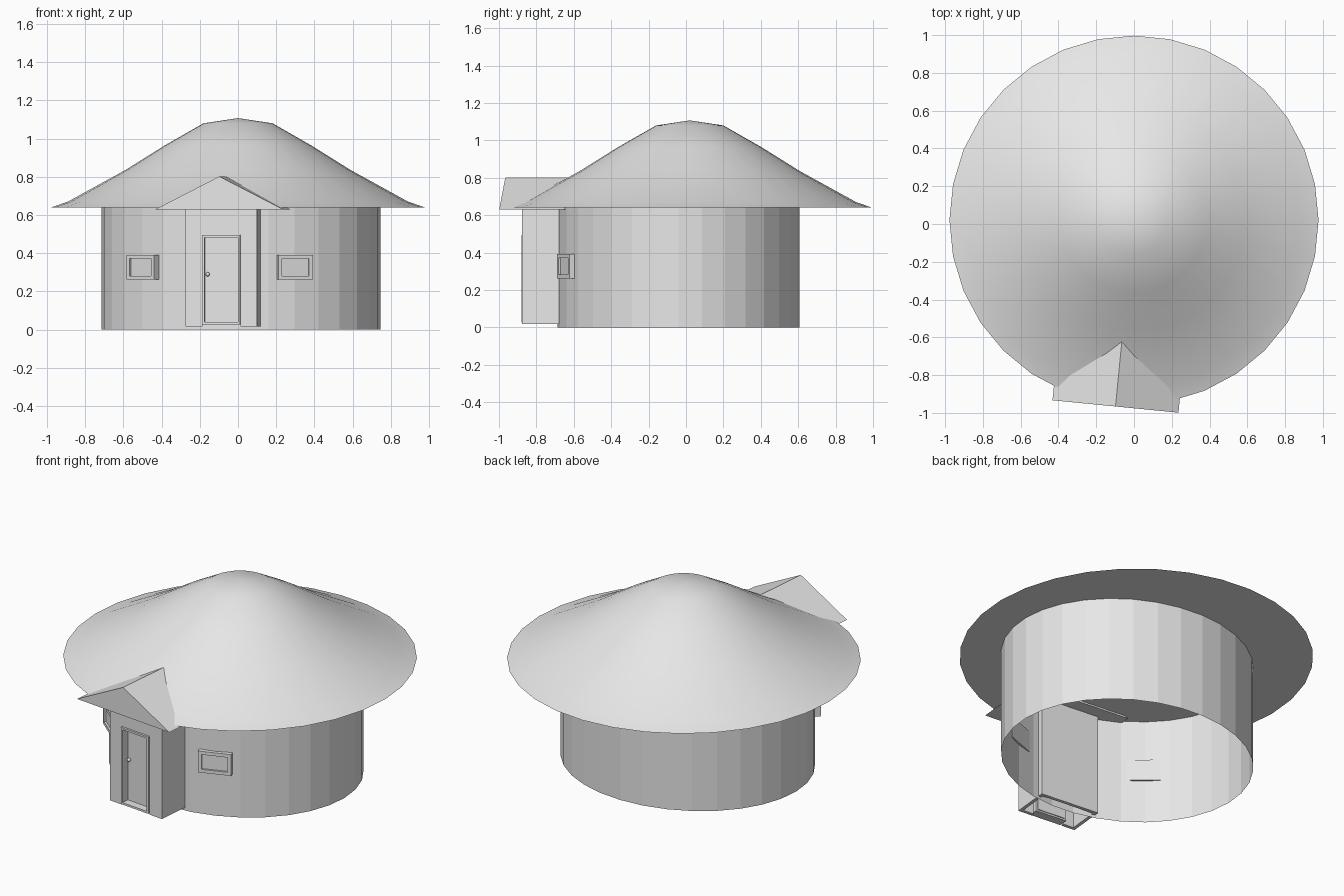
import bpy, bmesh
from math import sin, cos, pi, radians, atan2, sqrt
from mathutils import Matrix, Vector

if "Cube" in bpy.data.objects:
    bpy.data.objects.remove(bpy.data.objects["Cube"], do_unlink=True)

grey = bpy.data.materials.new("plain grey")
grey.use_nodes = True
COLOUR = (0.8, 0.8, 0.8, 1)
grey.diffuse_color = COLOUR
grey.node_tree.nodes["Principled BSDF"].inputs["Base Color"].default_value = COLOUR


def finish(name, bm, matrix=None):
    bmesh.ops.recalc_face_normals(bm, faces=bm.faces)
    mesh = bpy.data.meshes.new(name)
    bm.to_mesh(mesh)
    bm.free()
    mesh.materials.append(grey)
    obj = bpy.data.objects.new(name, mesh)
    bpy.context.collection.objects.link(obj)
    if matrix:
        obj.matrix_world = matrix
    return obj


def add_box(bm, x0, x1, y0, y1, z0, z1):
    centre = Vector((x0 + x1, y0 + y1, z0 + z1)) / 2
    size = Matrix.Diagonal((x1 - x0, y1 - y0, z1 - z0, 1))
    bmesh.ops.create_cube(bm, size=1, matrix=Matrix.Translation(centre) @ size)


def boxes(name, parts, matrix):
    bm = bmesh.new()
    for part in parts:
        add_box(bm, *part)
    return finish(name, bm, matrix)


def frame_bars(half, z0, z1, b, y0, y1):
    """Four bars around a rectangular opening."""
    return [(-half, -half + b, y0, y1, z0, z1), (half - b, half, y0, y1, z0, z1),
            (-half + b, half - b, y0, y1, z0, z0 + b),
            (-half + b, half - b, y0, y1, z1 - b, z1)]


def ring(bm, cx, cy, rx, ry, z, n=32):
    return [bm.verts.new((cx + rx * cos(2 * pi * i / n), cy + ry * sin(2 * pi * i / n), z))
            for i in range(n)]


def bridge(bm, a, b):
    n = len(a)
    return [bm.faces.new((a[i], a[(i + 1) % n], b[(i + 1) % n], b[i])) for i in range(n)]


# Round wall: open faceted oval tube
WX, WY, RX, RY, EAVE = 0.016, -0.04, 0.73, 0.647, 0.64
bm = bmesh.new()
bridge(bm, ring(bm, WX, WY, RX, RY, 0), ring(bm, WX, WY, RX, RY, EAVE))
finish("round_wall", bm)

# Main roof: smooth flared cone over a flat underside
bm = bmesh.new()
profile = [(0.977, EAVE), (0.89, 0.67), (0.59, 0.835), (0.385, 0.963), (0.18, 1.08)]
loops = [ring(bm, 0, 0.02, r, r, z) for r, z in profile]
for low, high in zip(loops, loops[1:]):
    bridge(bm, low, high)
apex = bm.verts.new((0, 0.02, 1.107))
for i in range(32):
    bm.faces.new((loops[-1][i], loops[-1][(i + 1) % 32], apex))
for f in bm.faces:
    f.smooth = True
underside = bm.faces.new(loops[0])
for e in underside.edges:
    e.smooth = False
finish("main_roof", bm)

# Porch frame of reference: x along its front, y inward
porch = Matrix.Translation((-0.0875, -0.8575, 0)) @ Matrix.Rotation(radians(-5.6), 4, 'Z')
H, DEPTH, Z0, Z1, T = 0.188, 0.23, 0.018, 0.635, 0.02
DOOR, D0, D1 = 0.1, 0.027, 0.495

# Porch walls, with a doorway and an open bottom
boxes("porch_walls", [
    (-H, -H + T, 0, DEPTH, Z0, Z1), (H - T, H, 0, DEPTH, Z0, Z1),
    (-H + T, H - T, DEPTH - T, DEPTH, Z0, Z1),
    (-H + T, -DOOR, 0, T, Z0, Z1), (DOOR, H - T, 0, T, Z0, Z1),
    (-DOOR, DOOR, 0, T, D1, Z1)], porch)

# Door set back in its frame, with a round knob
boxes("door_frame", frame_bars(DOOR, D0, D1, 0.012, -0.012, 0.045), porch)
boxes("door", [(-DOOR + 0.01, DOOR - 0.01, 0.035, 0.05, D0 + 0.01, D1 - 0.01)], porch)
bm = bmesh.new()
bmesh.ops.create_uvsphere(bm, u_segments=12, v_segments=8, radius=0.011)
for f in bm.faces:
    f.smooth = True
finish("door_knob", bm, porch @ Matrix.Translation((-0.074, 0.026, 0.29)))

# Porch roof: gabled prism running back into the main roof
bm = bmesh.new()
ends = [[bm.verts.new((x, y, z)) for x, z in ((-0.335, 0.63), (0.335, 0.63), (0, 0.802))]
        for y in (-0.109, 0.31)]
bridge(bm, *ends)
for end in ends:
    bm.faces.new(end)
finish("porch_roof", bm, porch)

# Windows follow the curve of the wall
for name, x, out in (("left_window", 0.295, 0.02), ("right_window", -0.492, 0.03)):
    s = (x - WX) / RX
    c = sqrt(1 - s * s)
    place = (Matrix.Translation((x, WY - RY * c, 0))
             @ Matrix.Rotation(atan2(s / RX, c / RY), 4, 'Z'))
    boxes(name + "_frame", frame_bars(0.095, 0.262, 0.392, 0.02, -out, 0.012), place)
    boxes(name + "_pane", [(-0.077, 0.077, -out + 0.012, 0.012, 0.28, 0.374)], place)
